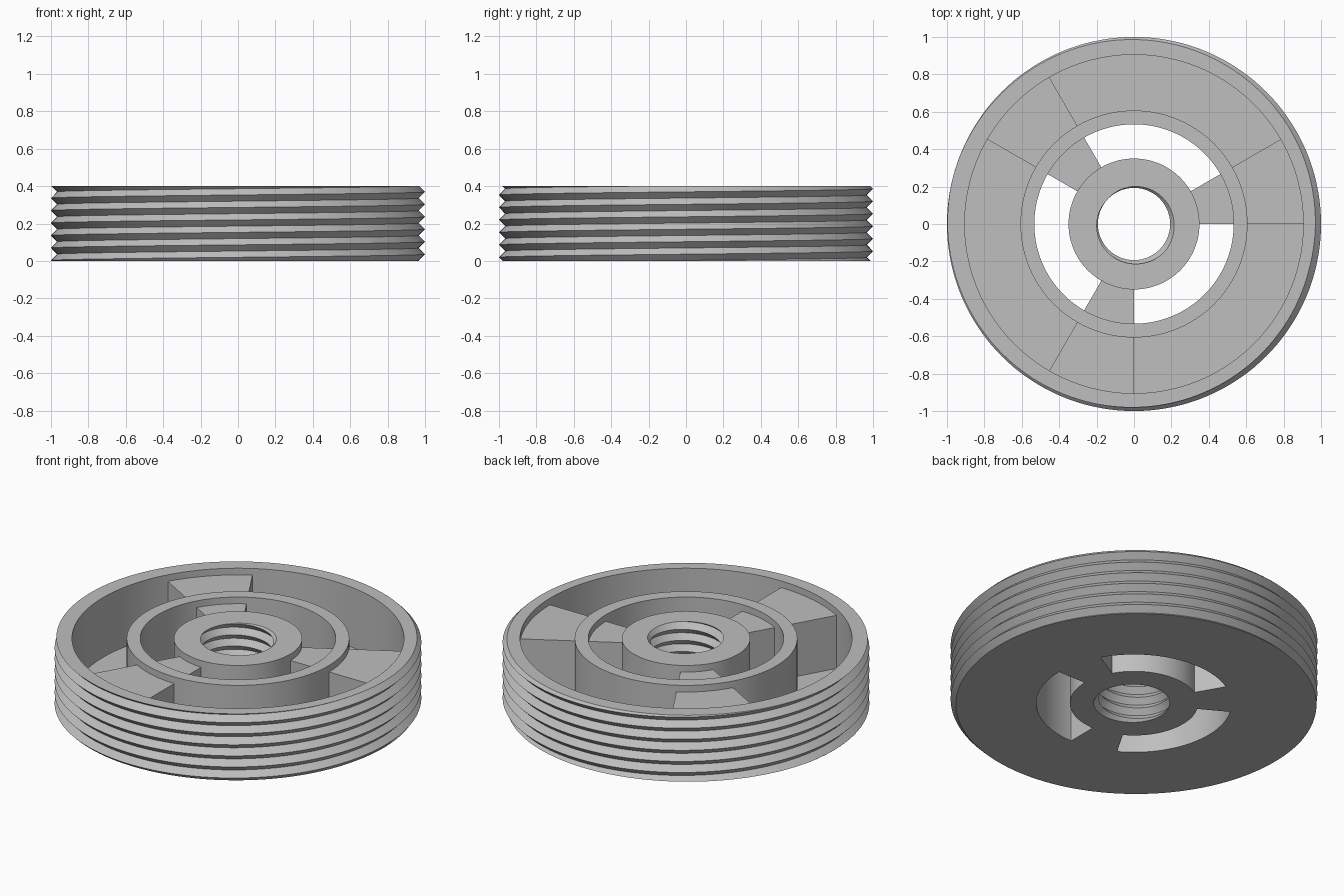
import bpy, bmesh, math

if "Cube" in bpy.data.objects:
    bpy.data.objects.remove(bpy.data.objects["Cube"])

H = 0.40            # overall height
PITCH = H / 6       # thread pitch
N = 144             # segments around
TAU = 2 * math.pi

grey = bpy.data.materials.new("plain grey")
grey.diffuse_color = (0.52, 0.52, 0.52, 1)
grey.use_nodes = True
grey.node_tree.nodes["Principled BSDF"].inputs["Base Color"].default_value = grey.diffuse_color


def finish(name, bm):
    bmesh.ops.remove_doubles(bm, verts=bm.verts, dist=1e-5)
    bmesh.ops.recalc_face_normals(bm, faces=bm.faces)
    mesh = bpy.data.meshes.new(name)
    bm.to_mesh(mesh)
    bm.free()
    mesh.materials.append(grey)
    ob = bpy.data.objects.new(name, mesh)
    bpy.context.collection.objects.link(ob)
    bpy.ops.object.select_all(action='DESELECT')
    ob.select_set(True)
    bpy.context.view_layer.objects.active = ob
    bpy.ops.object.shade_smooth_by_angle(angle=math.radians(30))
    return ob


def sweep(bm, columns, caps=False):
    """Skin closed (r, z) loops placed at successive angles."""
    rings = [[bm.verts.new((r * math.cos(a), r * math.sin(a), z)) for r, z in pts]
             for a, pts in columns]
    n = len(rings[0])
    for A, B in zip(rings, rings[1:]):
        for j in range(n):
            k = (j + 1) % n
            bm.faces.new((A[j], B[j], B[k], A[k]))
    if caps:
        bm.faces.new(rings[0])
        bm.faces.new(rings[-1])


def thread(a, crest, groove, start):
    """V-thread wall at angle a, from bottom to top, cut flat at both ends."""
    turn = (a - math.radians(start)) / TAU
    pts = []
    for k in range(-17, 6):
        z = min(max(H + PITCH * (turn + k / 2), 0), H)
        u = ((z - H) / PITCH - turn) % 1
        pts.append((crest + (groove - crest) * abs(2 * u - 1), z))
    return pts


def threaded_part(name, crest, groove, start, rest):
    bm = bmesh.new()
    angles = [TAU * i / N for i in range(N + 1)]
    sweep(bm, [(a, thread(a, crest, groove, start) + rest) for a in angles])
    return finish(name, bm)


def sector(name, r0, r1, z0, z1, deg0, deg1):
    bm = bmesh.new()
    loop = [(r0, z0), (r1, z0), (r1, z1), (r0, z1)]
    steps = round((deg1 - deg0) * N / 360)
    sweep(bm, [(math.radians(deg0 + (deg1 - deg0) * i / steps), loop)
               for i in range(steps + 1)], caps=True)
    return finish(name, bm)


# Threaded rim, thin floor and middle ring in one turned body
threaded_part("threaded_rim", 1.0, 0.967, -15,
              [(0.905, H), (0.905, 0.04), (0.607, 0.04), (0.607, H),
               (0.533, H), (0.533, 0)])

# Hub with threaded bore
threaded_part("hub", 0.193, 0.221, -40, [(0.35, H), (0.35, 0)])

# Three spokes, each split by the middle ring
for i, start in enumerate((0, 120, 240)):
    sector(f"inner_spoke_{i + 1}", 0.35, 0.533, 0, 0.36, start, start + 30)
    sector(f"outer_spoke_{i + 1}", 0.607, 0.905, 0.04, 0.36, start, start + 30)
